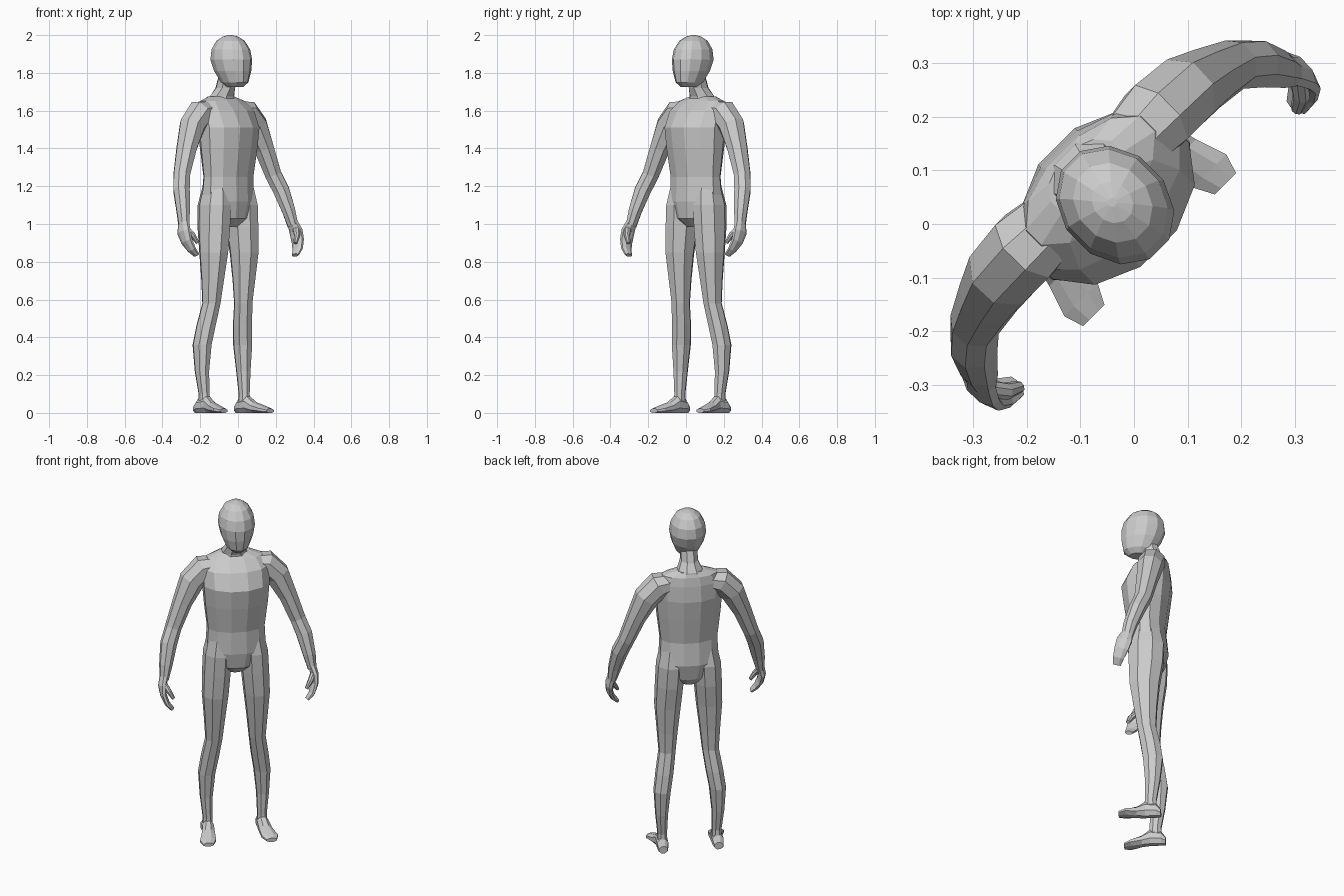
import bpy, math
from mathutils import Vector

skin = bpy.data.materials.new("light_grey")
skin.diffuse_color = (0.6, 0.6, 0.6, 1)


def loft(name, rings, sides=8, ref=(0, 1, 0), axis=None, mirror=False):
    """Skin through rings (x, y, z, half width, half depth) with capped ends."""
    pts = [Vector(r[:3]) for r in rings]
    verts, faces = [], []
    for i, r in enumerate(rings):
        t = Vector(axis) if axis else pts[min(i + 1, len(pts) - 1)] - pts[max(i - 1, 0)]
        t.normalize()
        u = Vector(ref).cross(t).normalized()
        v = t.cross(u)
        k = 1 / math.cos(math.pi / sides)
        for s in range(sides):
            a = 2 * math.pi * (s + 0.5) / sides
            verts.append(pts[i] + u * r[3] * k * math.cos(a) + v * r[4] * k * math.sin(a))
    for i in range(len(rings) - 1):
        for s in range(sides):
            a, b = i * sides + s, i * sides + (s + 1) % sides
            faces.append((a, b, b + sides, a + sides))
    faces.append(tuple(reversed(range(sides))))
    faces.append(tuple(range(len(verts) - sides, len(verts))))
    mesh = bpy.data.meshes.new(name)
    mesh.from_pydata(verts, [], faces)
    mesh.materials.append(skin)
    ob = bpy.data.objects.new(name, mesh)
    bpy.context.collection.objects.link(ob)
    ob.rotation_euler.z = math.pi / 4      # the figure faces diagonally
    if mirror:
        ob.modifiers.new("mirror", "MIRROR")
    return ob


UP = (0, 0, 1)

# Head: egg shape with narrow jaw
loft("head", [
    (0, 0.025, 1.725, 0.035, 0.05), (0, 0.025, 1.75, 0.06, 0.08),
    (0, 0.04, 1.81, 0.085, 0.105), (0, 0.05, 1.87, 0.097, 0.117),
    (0, 0.054, 1.925, 0.09, 0.107), (0, 0.056, 1.97, 0.066, 0.078),
    (0, 0.057, 1.993, 0.035, 0.04), (0, 0.057, 2.0, 0.008, 0.008)], 12, axis=UP)

# Neck leaning forward
loft("neck", [
    (0, 0.125, 1.62, 0.10, 0.065), (0, 0.12, 1.675, 0.066, 0.062),
    (0, 0.095, 1.72, 0.046, 0.055), (0, 0.07, 1.80, 0.045, 0.05)], 8, axis=UP)

# Torso from crotch to shoulders
loft("torso", [
    (0, 0.08, 0.985, 0.05, 0.05), (0, 0.075, 1.03, 0.115, 0.092),
    (0, 0.077, 1.12, 0.162, 0.108), (0, 0.072, 1.25, 0.155, 0.10),
    (0, 0.07, 1.40, 0.172, 0.122), (0, 0.07, 1.51, 0.18, 0.135),
    (0, 0.09, 1.60, 0.18, 0.108), (0, 0.115, 1.65, 0.15, 0.075),
    (0, 0.125, 1.675, 0.08, 0.055)], 12, axis=UP)

# Arms from shoulder to wrist
loft("arm", [
    (0.10, 0.11, 1.60, 0.05, 0.06), (0.17, 0.112, 1.587, 0.068, 0.07),
    (0.235, 0.108, 1.52, 0.066, 0.066), (0.29, 0.095, 1.40, 0.05, 0.055),
    (0.343, 0.078, 1.26, 0.042, 0.045), (0.373, 0.05, 1.18, 0.043, 0.043),
    (0.395, 0.015, 1.07, 0.034, 0.036), (0.408, -0.003, 0.99, 0.023, 0.031)], mirror=True)

# Hands with grouped fingers and separate thumb
loft("hand", [
    (0.407, 0.0, 1.01, 0.022, 0.03), (0.42, -0.015, 0.96, 0.02, 0.042),
    (0.416, -0.032, 0.91, 0.017, 0.038), (0.397, -0.05, 0.865, 0.014, 0.03),
    (0.37, -0.06, 0.835, 0.01, 0.021)], mirror=True)
loft("thumb", [
    (0.41, -0.025, 0.975, 0.014, 0.018), (0.39, -0.052, 0.94, 0.014, 0.016),
    (0.366, -0.064, 0.90, 0.009, 0.011)], mirror=True)

# Legs from hip to ankle
loft("leg", [
    (0.09, 0.075, 1.20, 0.06, 0.075), (0.10, 0.077, 1.10, 0.072, 0.095),
    (0.106, 0.075, 0.98, 0.072, 0.092), (0.114, 0.068, 0.85, 0.068, 0.08),
    (0.117, 0.073, 0.70, 0.054, 0.062), (0.119, 0.08, 0.58, 0.044, 0.05),
    (0.137, 0.103, 0.46, 0.046, 0.053), (0.152, 0.117, 0.36, 0.044, 0.053),
    (0.155, 0.115, 0.22, 0.033, 0.04), (0.15, 0.104, 0.10, 0.025, 0.031),
    (0.15, 0.104, 0.04, 0.027, 0.036)], axis=UP, mirror=True)

# Feet: rings from heel to toe, resting on the ground
foot = [(0.153, 0.16, 0.024, 0.04), (0.152, 0.135, 0.031, 0.075),
        (0.151, 0.075, 0.031, 0.088), (0.158, 0.03, 0.036, 0.055),
        (0.17, -0.03, 0.044, 0.034), (0.174, -0.068, 0.028, 0.022)]
loft("foot", [(x, y, h / 2, w, h / 2) for x, y, w, h in foot],
     ref=UP, axis=(0, -1, 0), mirror=True)
